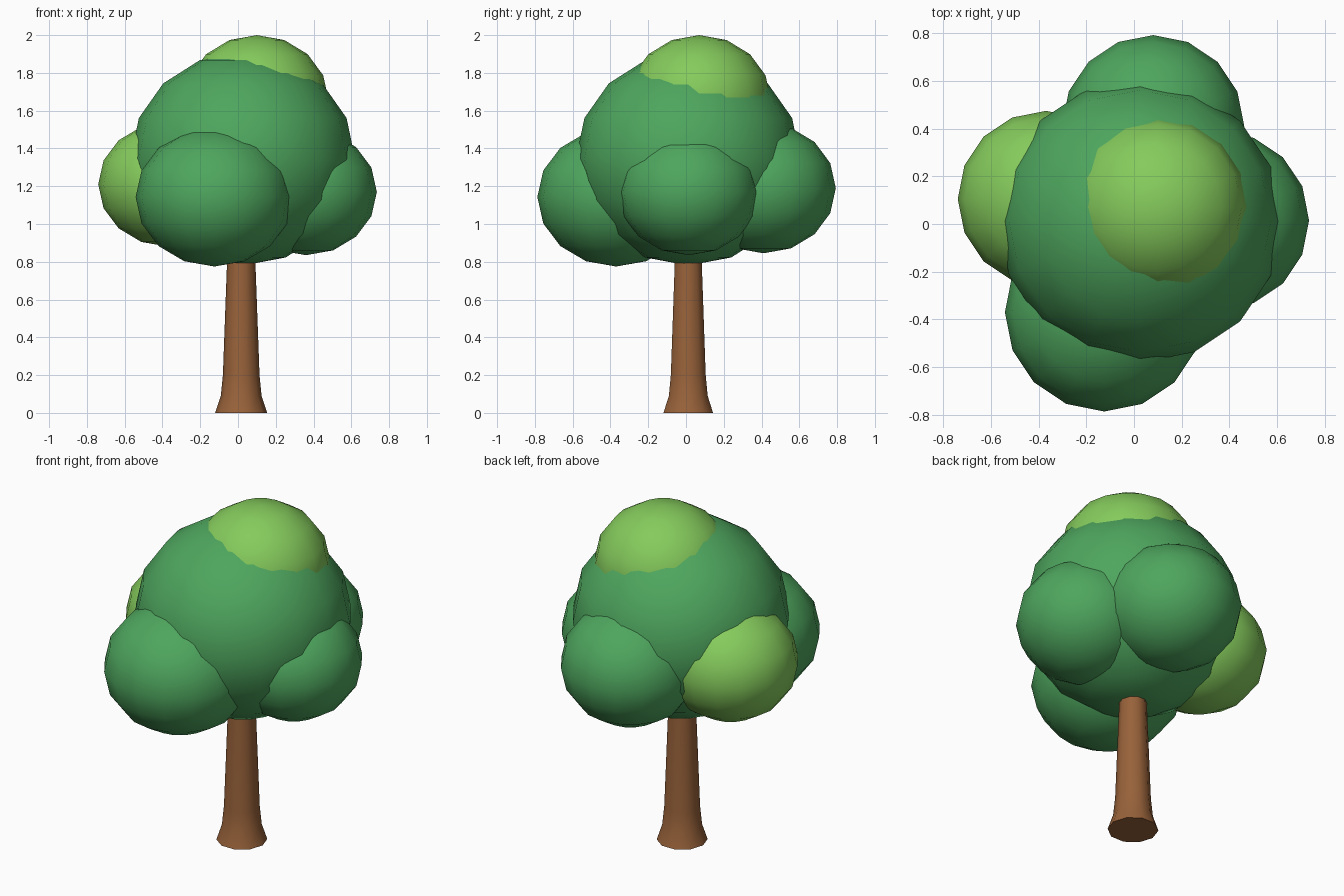
import bpy, math

if "Cube" in bpy.data.objects:
    bpy.data.objects.remove(bpy.data.objects["Cube"])


def material(name, rgb):
    m = bpy.data.materials.new(name)
    lin = [((c / 255 + 0.055) / 1.055) ** 2.4 for c in rgb]
    m.diffuse_color = (*lin, 1)
    m.use_nodes = True
    m.node_tree.nodes["Principled BSDF"].inputs["Base Color"].default_value = m.diffuse_color
    return m


leaf = material("leaf green", (78, 166, 94))
light_leaf = material("light leaf green", (133, 203, 92))
bark = material("bark brown", (152, 98, 58))


def smooth(ob, degrees):
    bpy.ops.object.select_all(action='DESELECT')
    ob.select_set(True)
    bpy.context.view_layer.objects.active = ob
    bpy.ops.object.shade_smooth_by_angle(angle=math.radians(degrees))


# Trunk: ten-sided profile, flared at the foot, ending inside the crown
SIDES = 10
profile = [(0.0, 0.138), (0.09, 0.108), (0.2, 0.097), (0.8, 0.075), (1.05, 0.068)]
verts = [(0.017 + r * math.cos(math.tau * i / SIDES),
          0.012 + r * math.sin(math.tau * i / SIDES), z)
         for z, r in profile for i in range(SIDES)]
faces = [(k * SIDES + i, k * SIDES + (i + 1) % SIDES,
          (k + 1) * SIDES + (i + 1) % SIDES, (k + 1) * SIDES + i)
         for k in range(len(profile) - 1) for i in range(SIDES)]
faces.append(tuple(reversed(range(SIDES))))
faces.append(tuple(range(len(verts) - SIDES, len(verts))))
mesh = bpy.data.meshes.new("trunk")
mesh.from_pydata(verts, [], faces)
mesh.materials.append(bark)
trunk = bpy.data.objects.new("trunk", mesh)
bpy.context.collection.objects.link(trunk)
smooth(trunk, 50)

# Foliage: slightly flattened balls (name, centre, radius, half height, colour)
foliage = [
    ("main_crown", (0.025, 0.012, 1.345), 0.595, 0.565, leaf),
    ("top_foliage", (0.10, 0.07, 1.655), 0.38, 0.345, light_leaf),
    ("front_foliage", (-0.125, -0.37, 1.143), 0.417, 0.368, leaf),
    ("right_foliage", (0.36, 0.015, 1.17), 0.375, 0.335, leaf),
    ("left_foliage", (-0.37, 0.105, 1.21), 0.37, 0.33, light_leaf),
    ("back_foliage", (0.08, 0.41, 1.19), 0.383, 0.345, leaf),
]
for name, centre, radius, half_height, mat in foliage:
    bpy.ops.mesh.primitive_uv_sphere_add(segments=16, ring_count=8, radius=1, location=centre)
    ob = bpy.context.object
    ob.name = name
    ob.scale = (radius, radius, half_height)
    bpy.ops.object.transform_apply(location=False, rotation=False, scale=True)
    ob.data.materials.append(mat)
    smooth(ob, 60)
